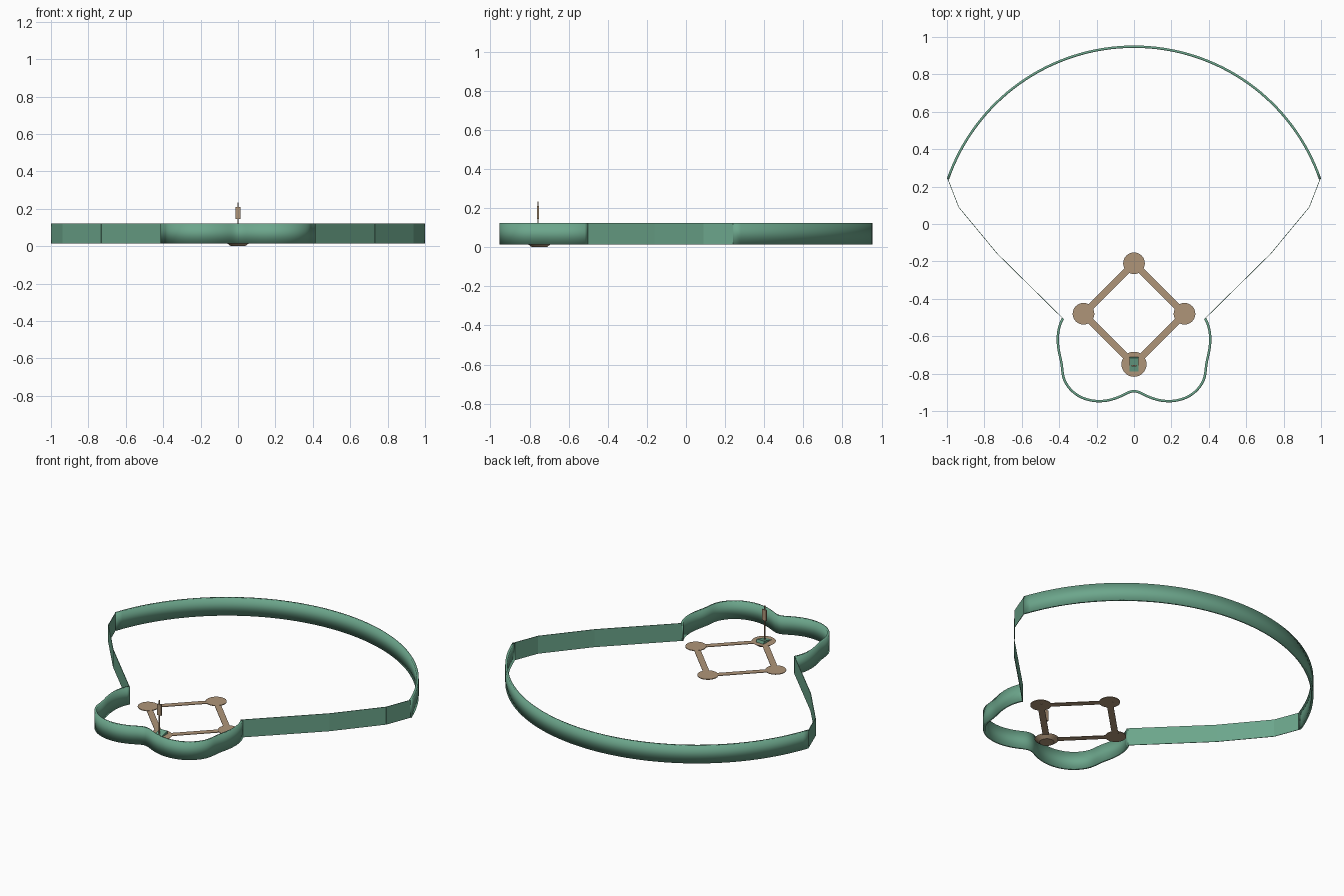
import bpy, bmesh, math
from mathutils import Vector
from mathutils.geometry import interpolate_bezier

cube = bpy.data.objects.get("Cube")
if cube:
    bpy.data.objects.remove(cube, do_unlink=True)


def material(name, rgb):
    m = bpy.data.materials.new(name)
    m.use_nodes = True
    m.diffuse_color = (*rgb, 1)
    m.node_tree.nodes["Principled BSDF"].inputs["Base Color"].default_value = (*rgb, 1)
    return m


GREEN = material("wall green", (0.15, 0.38, 0.26))
CLAY = material("clay tan", (0.43, 0.30, 0.19))
WALL_LOW, WALL_HIGH = 0.015, 0.123
FIELD = 0.022


def finish(name, bm, mat, smooth=False):
    bmesh.ops.recalc_face_normals(bm, faces=bm.faces)
    for f in bm.faces:
        f.smooth = smooth
    mesh = bpy.data.meshes.new(name)
    bm.to_mesh(mesh)
    bm.free()
    mesh.materials.append(mat)
    ob = bpy.data.objects.new(name, mesh)
    bpy.context.collection.objects.link(ob)
    return ob


def wall(name, points, thickness, smooth):
    """Sweep a rectangular section along a plan path."""
    bm = bmesh.new()
    rings = []
    pts = [Vector(p) for p in points]
    for i, p in enumerate(pts):
        t = (pts[min(i + 1, len(pts) - 1)] - pts[max(i - 1, 0)]).normalized()
        n = Vector((-t.y, t.x)) * thickness / 2
        rings.append([bm.verts.new((*q, z)) for q, z in
                      ((p - n, WALL_LOW), (p + n, WALL_LOW), (p + n, WALL_HIGH), (p - n, WALL_HIGH))])
    for a, b in zip(rings, rings[1:]):
        for k in range(4):
            bm.faces.new((a[k], a[(k + 1) % 4], b[(k + 1) % 4], b[k]))
    bm.faces.new(rings[0])
    bm.faces.new(rings[-1])
    return finish(name, bm, GREEN, smooth)


def box(name, centre, size, mat, turn=(0, 0, 0)):
    bm = bmesh.new()
    bmesh.ops.create_cube(bm, size=1)
    bmesh.ops.scale(bm, vec=size, verts=bm.verts)
    ob = finish(name, bm, mat)
    ob.location, ob.rotation_euler = centre, turn
    return ob


def disc(name, x, y, radius, depth, low_scale=1.0):
    bm = bmesh.new()
    bmesh.ops.create_cone(bm, cap_ends=True, segments=32, radius1=radius * low_scale,
                          radius2=radius, depth=depth)
    ob = finish(name, bm, CLAY)
    ob.location = (x, y, FIELD - depth / 2)
    return ob


# Outfield wall: one wide circular arc
centre_y, radius = -0.105, 1.053
end = math.atan2(0.24 - centre_y, 0.995)
arc = [end + (math.pi - 2 * end) * i / 64 for i in range(65)]
wall("outfield_wall", [(radius * math.cos(a), centre_y + radius * math.sin(a)) for a in arc],
     0.013, True)

# Thin foul line walls
for side, s in (("left", 1), ("right", -1)):
    path = [(0.995, 0.24), (0.937, 0.09), (0.73, -0.16), (0.38, -0.505)]
    for i, (a, b) in enumerate(zip(path, path[1:])):
        wall(f"{side}_foul_wall_{i + 1}", [(s * a[0], a[1]), (s * b[0], b[1])], 0.003, False)

# Lobed wall behind the home plate, drawn as a half and mirrored
curves = [((0.38, -0.505), (0.412, -0.56), (0.415, -0.63), (0.395, -0.71)),
          ((0.395, -0.71), (0.375, -0.79), (0.392, -0.81), (0.355, -0.865)),
          ((0.355, -0.865), (0.30, -0.945), (0.19, -0.965), (0.10, -0.932)),
          ((0.10, -0.932), (0.05, -0.915), (0.03, -0.894), (0.0, -0.894))]
half = []
for a, b, c, d in curves:
    seg = interpolate_bezier(*(Vector((*p, 0)) for p in (a, b, c, d)), 12)
    half += [(v.x, v.y) for v in (seg if not half else seg[1:])]
wall("backstop_wall", half + [(-x, y) for x, y in reversed(half[:-1])], 0.013, True)

# Diamond: base circles and the paths between them
bases = {"home": (0, -0.75), "first": (0.27, -0.48), "second": (0, -0.21), "third": (-0.27, -0.48)}
for name, (x, y) in bases.items():
    if name == "home":
        disc("home_circle", x, y, 0.067, 0.02, 0.6)
    else:
        disc(name + "_base_circle", x, y, 0.058, 0.004)
corners = list(bases.values())
for i, name in enumerate(bases):
    a, b = Vector(corners[i]), Vector(corners[(i + 1) % 4])
    d, m = b - a, (a + b) / 2
    box(name + "_base_path", (m.x, m.y, FIELD - 0.003), (d.length, 0.036, 0.003), CLAY,
        (0, 0, math.atan2(d.y, d.x)))

# Marker at the home plate: tilted foot, pole and sign
box("marker_foot", (0, -0.752, 0.022), (0.05, 0.078, 0.018), GREEN, (math.radians(14), 0, 0))
box("marker_pole", (0, -0.757, 0.13), (0.006, 0.006, 0.21), CLAY)
box("marker_sign", (0, -0.757, 0.178), (0.028, 0.008, 0.066), CLAY)
